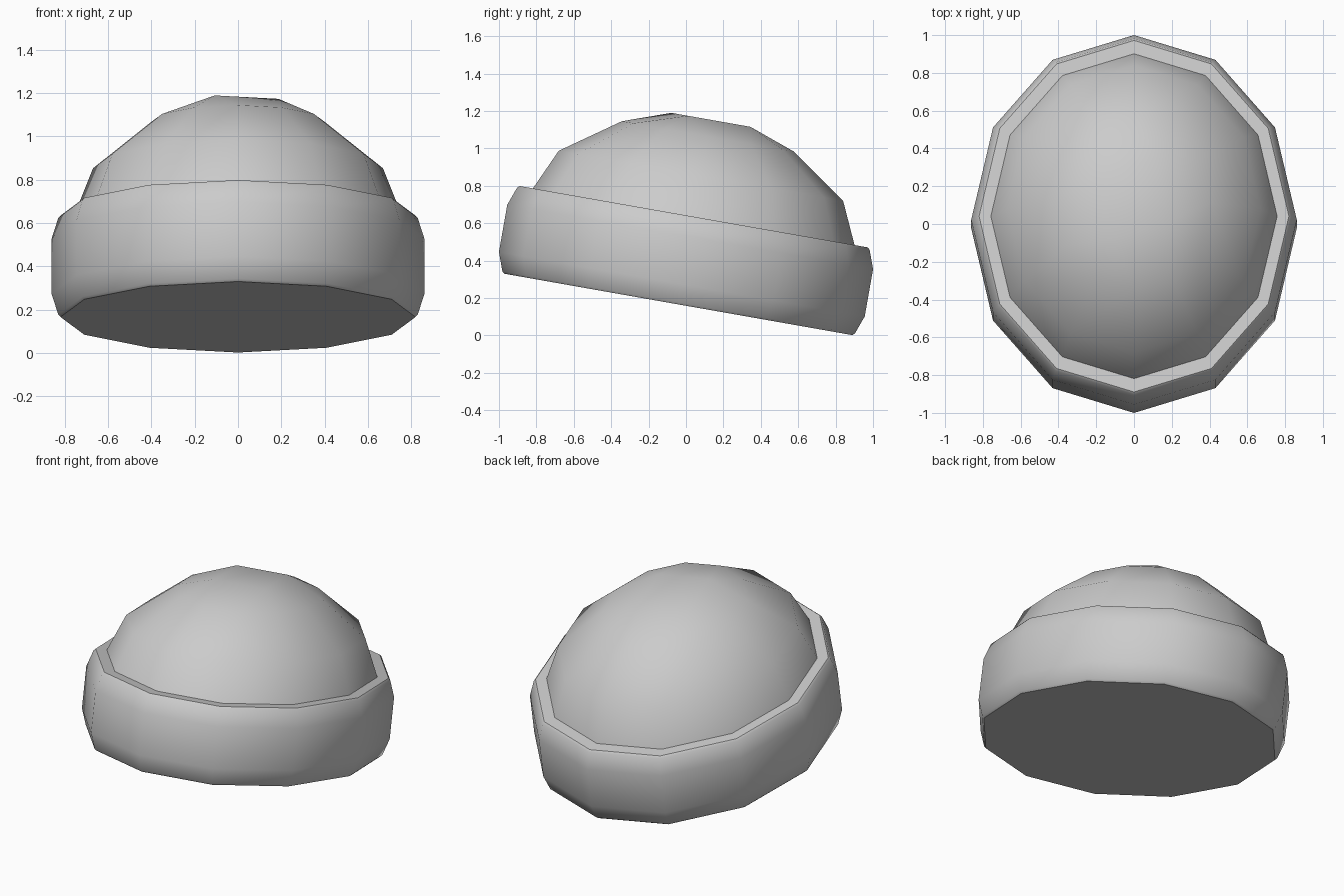
import bpy, bmesh
from math import sin, cos, radians

cube = bpy.data.objects.get("Cube")
if cube:
    bpy.data.objects.remove(cube, do_unlink=True)

SIDES = 12
WIDTH = 0.868          # head is narrower from side to side
TILT = radians(-10)    # hat leans back

wool = bpy.data.materials.new("grey wool")
wool.use_nodes = True
wool.diffuse_color = (0.6, 0.6, 0.6, 1)
wool.node_tree.nodes["Principled BSDF"].inputs["Base Color"].default_value = wool.diffuse_color


def add_ring(bm, radius, height, count=SIDES, start=0):
    angles = [radians(start + 360 * i / count) for i in range(count)]
    return [bm.verts.new((WIDTH * radius * cos(a), radius * sin(a), height)) for a in angles]


def loft(bm, profile):
    """Skin a stack of oval rings, listed as radius and height."""
    rings = [add_ring(bm, r, h) for r, h in profile]
    for low, high in zip(rings, rings[1:]):
        for i in range(SIDES):
            j = (i + 1) % SIDES
            bm.faces.new((low[i], low[j], high[j], high[i]))
    return rings


def finish(bm, name, angle):
    bm.normal_update()
    mesh = bpy.data.meshes.new(name)
    bm.to_mesh(mesh)
    bm.free()
    mesh.materials.append(wool)
    ob = bpy.data.objects.new(name, mesh)
    bpy.context.collection.objects.link(ob)
    ob.rotation_euler.x = TILT
    ob.location.z = 0.4
    bpy.ops.object.select_all(action="DESELECT")
    ob.select_set(True)
    bpy.context.view_layer.objects.active = ob
    bpy.ops.object.shade_smooth_by_angle(angle=radians(angle))


# Folded band: closed underside, bulging wall, chamfered edges, flat rim
bm = bmesh.new()
half = [(0.993, 0.128), (0.957, 0.227), (0.945, 0.238)]
wall = [(r, -h) for r, h in reversed(half)] + half
rings = loft(bm, wall + [(0.873, 0.238)])
bm.faces.new(reversed(rings[0]))
finish(bm, "folded_band", 40)

# Crown: dome rising from the rim, closed by a small four-cornered top
bm = bmesh.new()
rings = loft(bm, [(0.873, 0.238), (0.772, 0.46), (0.467, 0.674)])
edge = rings[-1]
top = add_ring(bm, 0.248, 0.764, count=4, start=60)
for i in range(SIDES):
    j = (i + 1) % SIDES
    a, b = top[(i - 1) // 3 % 4], top[(j - 1) // 3 % 4]
    bm.faces.new((edge[i], edge[j], a) if a == b else (edge[i], edge[j], b, a))
bm.faces.new(top)
finish(bm, "crown", 45)
